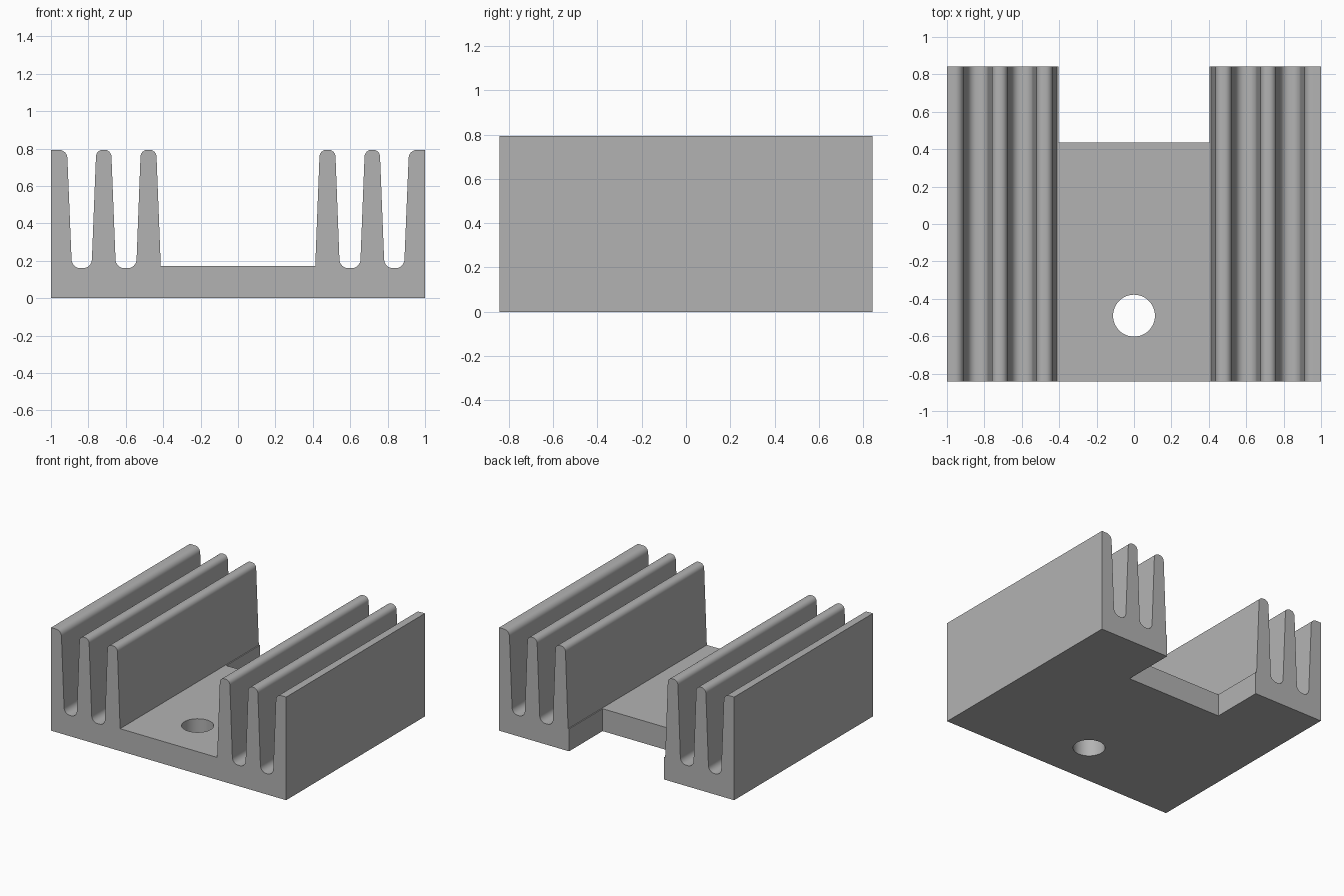
import bpy
import bmesh
import math
from mathutils import Vector

cube = bpy.data.objects.get("Cube")
if cube:
    bpy.data.objects.remove(cube, do_unlink=True)

HALF_DEPTH = 0.843
TOP, FLOOR, VALLEY = 0.793, 0.172, 0.16

metal = bpy.data.materials.new("grey_metal")
metal.use_nodes = True
grey = (0.45, 0.45, 0.45, 1)
metal.diffuse_color = grey
metal.node_tree.nodes["Principled BSDF"].inputs["Base Color"].default_value = grey


def rounded(corners, steps=8):
    """Turn (x, z, radius) corners into points, with an arc at each rounded one."""
    points = []
    for i, (x, z, radius) in enumerate(corners):
        here = Vector((x, z))
        if radius == 0:
            points.append(here)
            continue
        before = (Vector(corners[i - 1][:2]) - here).normalized()
        after = (Vector(corners[i + 1][:2]) - here).normalized()
        half = before.angle(after) / 2
        centre = here + (before + after).normalized() * radius / math.sin(half)
        start = here + before * radius / math.tan(half) - centre
        end = here + after * radius / math.tan(half) - centre
        sweep = start.angle_signed(end)
        for k in range(steps + 1):
            a = -sweep * k / steps
            c, s = math.cos(a), math.sin(a)
            points.append(centre + Vector((start.x * c - start.y * s,
                                           start.x * s + start.y * c)))
    return points


def fin(top_outer, top_inner, base_inner, next_base=None):
    """Corners over one fin top, then down into the groove beside it."""
    r = 0.037
    corners = [(top_outer, TOP, r)] if top_outer < 1 else [(1, TOP, 0)]
    corners.append((top_inner, TOP, r if top_outer < 1 else 0.045))
    if next_base is None:
        corners.append((base_inner, FLOOR, 0))
    else:
        corners += [(base_inner, VALLEY, 0.048), (next_base, VALLEY, 0.048)]
    return corners


# Half cross-section: base edge, outer fin, two inner fins, floor
half = rounded([(1, 0, 0)]
               + fin(1, 0.914, 0.888, 0.783)
               + fin(0.758, 0.678, 0.653, 0.544)
               + fin(0.520, 0.437, 0.413))
outline = half + [Vector((-p.x, p.y)) for p in reversed(half)]

# Finned body, extruded along y
bm = bmesh.new()
face = bm.faces.new([bm.verts.new((p.x, -HALF_DEPTH, p.y)) for p in outline])
extruded = bmesh.ops.extrude_face_region(bm, geom=[face])
moved = [v for v in extruded["geom"] if isinstance(v, bmesh.types.BMVert)]
bmesh.ops.translate(bm, verts=moved, vec=(0, 2 * HALF_DEPTH, 0))
bmesh.ops.recalc_face_normals(bm, faces=bm.faces)
mesh = bpy.data.meshes.new("finned_body")
bm.to_mesh(mesh)
bm.free()
body = bpy.data.objects.new("finned_body", mesh)
bpy.context.collection.objects.link(body)
mesh.materials.append(metal)

# Rear notch and mounting hole
bpy.ops.mesh.primitive_cube_add(size=1, location=(0, 0.935, 0))
notch = bpy.context.object
notch.name = "notch_cutter"
notch.scale = (0.81, 1, 2)
bpy.ops.mesh.primitive_cylinder_add(vertices=48, radius=0.112, depth=1,
                                    location=(0, -0.49, 0))
hole = bpy.context.object
hole.name = "hole_cutter"

for cutter in (notch, hole):
    cutter.hide_render = True
    cutter.data.materials.append(metal)
    cut = body.modifiers.new(cutter.name, "BOOLEAN")
    cut.operation = "DIFFERENCE"
    cut.solver = "EXACT"
    cut.object = cutter

bpy.ops.object.select_all(action="DESELECT")
body.select_set(True)
bpy.context.view_layer.objects.active = body
for cutter in (notch, hole):
    bpy.ops.object.modifier_apply(modifier=cutter.name)
    bpy.data.objects.remove(cutter, do_unlink=True)
bpy.ops.object.shade_smooth_by_angle(angle=math.radians(30))
